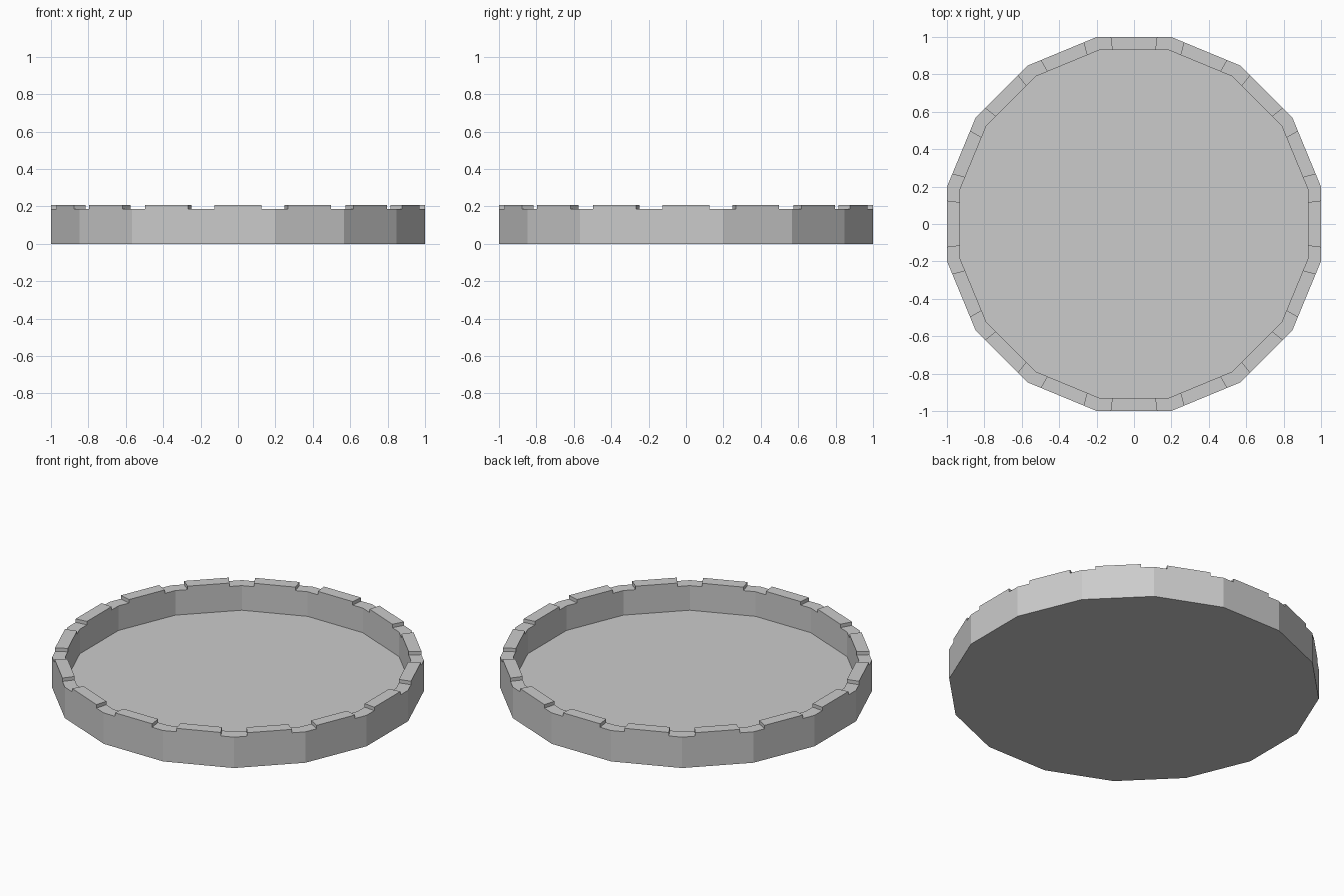
import bpy, bmesh, math

if "Cube" in bpy.data.objects:
    bpy.data.objects.remove(bpy.data.objects["Cube"])

SIDES = 16
STEP = 2 * math.pi / SIDES
INNER = 0.93          # inner apothem (outer is 1)
FLOOR_Z, NOTCH_Z, TOP_Z = 0.038, 0.187, 0.208
HALF = math.atan(0.125)   # half angle of each raised rim block

bm = bmesh.new()


def ring(apothem, z):
    """Points of a 16-gon, split on each side where the raised blocks start and end."""
    pts = []
    for k in range(SIDES):
        for off in (-STEP / 2, -HALF, HALF):
            r = apothem / math.cos(off)
            a = k * STEP + off
            pts.append(bm.verts.new((r * math.cos(a), r * math.sin(a), z)))
    return pts


# Tray shell: outer wall, rim, inner wall, floor and underside
loops = [ring(1, 0), ring(1, NOTCH_Z), ring(INNER, NOTCH_Z), ring(INNER, FLOOR_Z)]
n = len(loops[0])
blocks = []
for level, (lo, hi) in enumerate(zip(loops, loops[1:])):
    for i in range(n):
        j = (i + 1) % n
        face = bm.faces.new((lo[i], lo[j], hi[j], hi[i]))
        if level == 1 and i % 3 == 1:
            blocks.append(face)
bm.faces.new(loops[0][::-1])
bm.faces.new(loops[3])

# Raised rim blocks in the middle of every side, leaving notches at the corners
geom = bmesh.ops.extrude_discrete_faces(bm, faces=blocks)["faces"]
for face in geom:
    for v in face.verts:
        v.co.z = TOP_Z

bmesh.ops.remove_doubles(bm, verts=bm.verts, dist=1e-5)
bmesh.ops.recalc_face_normals(bm, faces=bm.faces)
bmesh.ops.dissolve_limit(bm, angle_limit=0.01, verts=bm.verts, edges=bm.edges)

mesh = bpy.data.meshes.new("round_tray")
bm.to_mesh(mesh)
bm.free()
tray = bpy.data.objects.new("round_tray", mesh)
bpy.context.collection.objects.link(tray)
